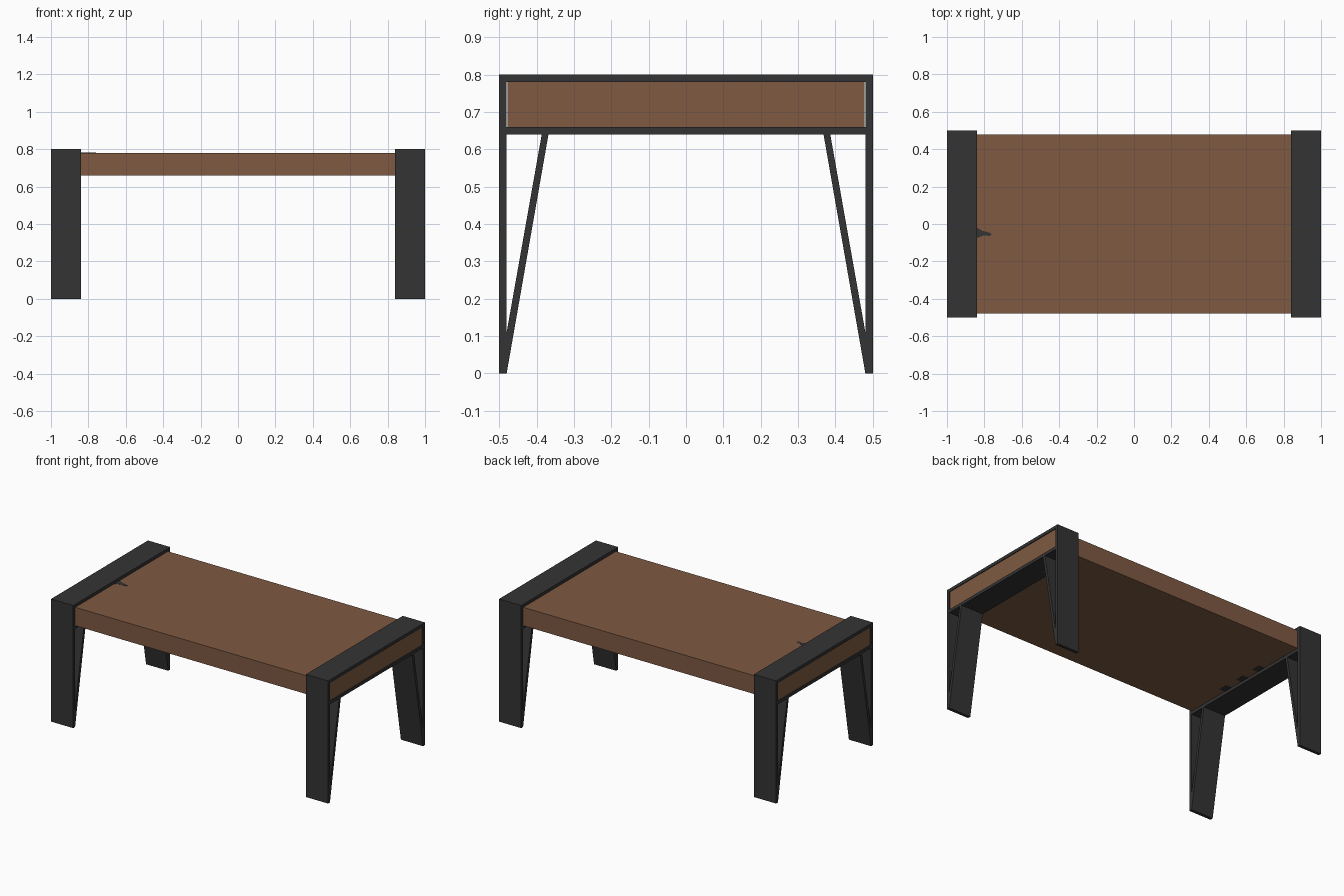
import bpy

cube = bpy.data.objects.get("Cube")
if cube:
    bpy.data.objects.remove(cube, do_unlink=True)


def material(name, rgb):
    m = bpy.data.materials.new(name)
    m.use_nodes = True
    m.diffuse_color = (*rgb, 1)
    m.node_tree.nodes["Principled BSDF"].inputs["Base Color"].default_value = (*rgb, 1)
    return m


wood = material("brown wood", (0.21, 0.102, 0.054))
metal = material("dark metal", (0.034, 0.034, 0.034))


def prism(name, outline, axis, low, high, mat):
    """Extrude a flat outline along x (outline in y, z) or z (outline in x, y)."""
    def place(p, d):
        return (d, *p) if axis == "x" else (*p, d)
    n = len(outline)
    verts = [place(p, d) for d in (low, high) for p in outline]
    faces = [tuple(reversed(range(n))), tuple(range(n, 2 * n))]
    faces += [(i, (i + 1) % n, n + (i + 1) % n, n + i) for i in range(n)]
    # A clockwise outline would turn the faces inward
    area = sum(a[0] * b[1] - b[0] * a[1] for a, b in zip(outline, outline[1:] + outline[:1]))
    if area < 0:
        faces = [tuple(reversed(f)) for f in faces]
    mesh = bpy.data.meshes.new(name)
    mesh.from_pydata(verts, [], faces)
    mesh.materials.append(mat)
    obj = bpy.data.objects.new(name, mesh)
    bpy.context.collection.objects.link(obj)
    return obj


def rect(a0, a1, b0, b1):
    return [(a0, b0), (a1, b0), (a1, b1), (a0, b1)]


# Wooden slab held by the two end frames
prism("table_top", rect(-0.478, 0.478, 0.66, 0.78), "x", -0.995, 0.995, wood)

# End frames: flat bar loops with outer legs and slanted braces
T = 0.02
for side, low, high in (("right", -1, -0.84), ("left", 0.84, 1)):
    prism(side + "_top_bar", rect(-0.48, 0.48, 0.8 - T, 0.8), "x", low, high, metal)
    prism(side + "_lower_bar", rect(-0.48, 0.48, 0.64, 0.64 + T), "x", low, high, metal)
    for end, s in (("front", -1), ("back", 1)):
        leg = rect(s * 0.48, s * 0.5, 0, 0.8)
        prism(f"{side}_{end}_leg", leg, "x", low, high, metal)
        brace = [(s * 0.48, 0), (s * 0.48, 0.11), (s * 0.386, 0.64), (s * 0.368, 0.64)]
        prism(f"{side}_{end}_brace", brace, "x", low, high, metal)

# Small dark marks on the wood beside the right frame
mark = [(-0.84, -0.075), (-0.8, -0.06), (-0.77, -0.065), (-0.76, -0.053),
        (-0.78, -0.043), (-0.81, -0.037), (-0.84, -0.02)]
prism("top_mark", mark, "z", 0.779, 0.781, metal)
for i, y in enumerate((-0.15, 0.0, 0.15)):
    prism(f"under_mark_{i + 1}", rect(-0.84, -0.8, y - 0.03, y + 0.03), "z", 0.659, 0.661, metal)
